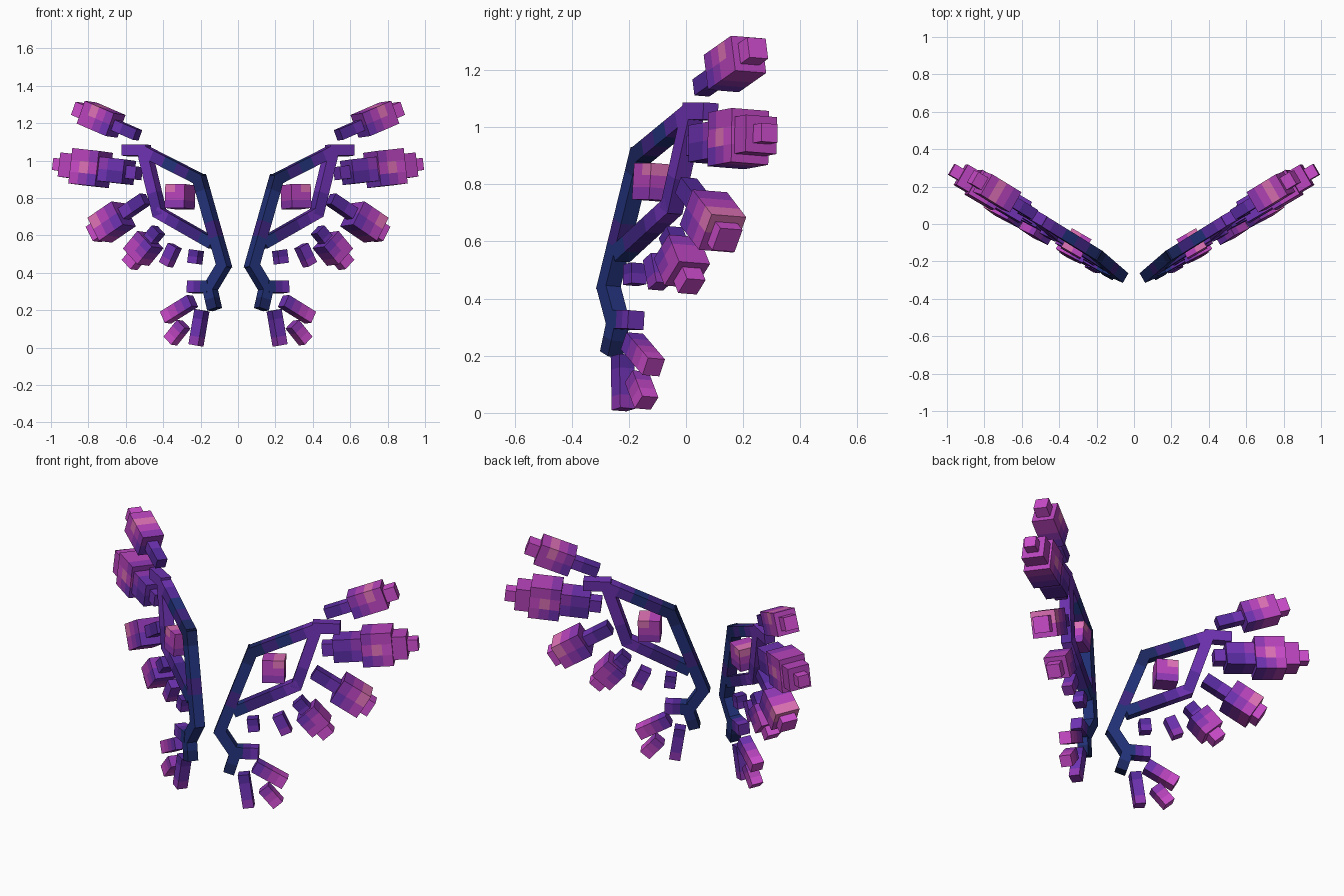
import bpy, bmesh
from math import radians, sin, cos
from mathutils import Matrix, Vector

cube = bpy.data.objects.get("Cube")
if cube:
    bpy.data.objects.remove(cube)

# Palette, from wing root to crystal tips
PALETTE = {
    "dark_navy": "1c2760", "navy": "22327a", "dark_indigo": "3e2480",
    "indigo": "562a9c", "purple": "6e32b2", "violet": "9038b4",
    "magenta": "b844bc", "bright_magenta": "cc4ccc", "pink": "de72b6",
}


def linear(h):
    c = int(h, 16) / 255
    return c / 12.92 if c < 0.04 else ((c + 0.055) / 1.055) ** 2.4


MATS, INDEX = [], {}
for name, code in PALETTE.items():
    m = bpy.data.materials.new(name)
    m.use_nodes = True
    rgba = [linear(code[i:i + 2]) for i in (0, 2, 4)] + [1]
    m.diffuse_color = rgba
    bsdf = m.node_tree.nodes["Principled BSDF"]
    bsdf.inputs["Base Color"].default_value = rgba
    bsdf.inputs["Roughness"].default_value = 0.9
    INDEX[name] = len(MATS)
    MATS.append(m)

# Each wing is a flat sheet, swept back and leaning slightly
SWEEP, LEAN = radians(30), radians(-4)
WING = (Matrix.Translation((0, -0.35, 0)) @ Matrix.Rotation(SWEEP, 4, 'Z')
        @ Matrix.Rotation(LEAN, 4, 'X'))


def on_wing(x, z):
    """Front position to a point in the wing sheet."""
    w = z / cos(LEAN)
    u = (x - sin(SWEEP) * sin(LEAN) * w) / cos(SWEEP)
    return Vector((u, 0, w))


def block(bm, a, b, width, depth, rows):
    """Box from a to b; rows of colours run along it, top row first."""
    axis = b - a
    length = axis.length
    part = bmesh.new()
    bmesh.ops.create_cube(part, size=1, matrix=Matrix.Diagonal((length, depth, width, 1)))
    cols = len(rows[0])
    cuts = [((i / cols - 0.5) * length, Vector((1, 0, 0))) for i in range(1, cols)]
    cuts += [((i / len(rows) - 0.5) * width, Vector((0, 0, 1))) for i in range(1, len(rows))]
    for offset, normal in cuts:
        bmesh.ops.bisect_plane(part, geom=part.verts[:] + part.edges[:] + part.faces[:],
                               plane_co=normal * offset, plane_no=normal)
    for f in part.faces:
        c = f.calc_center_median()
        col = min(int((c.x / length + 0.5) * cols), cols - 1)
        row = min(max(int((0.5 - c.z / width) * len(rows)), 0), len(rows) - 1)
        f.material_index = INDEX[rows[row][col]]
    d = axis.normalized()
    side = Vector((0, 1, 0))
    turn = Matrix((d, side, d.cross(side))).transposed().to_4x4()
    part.transform(WING @ Matrix.Translation((a + b) / 2) @ turn)
    tmp = bpy.data.meshes.new("tmp")
    part.to_mesh(tmp)
    part.free()
    bm.from_mesh(tmp)
    bpy.data.meshes.remove(tmp)


def finish(bm, name):
    """Make a mirrored pair from the mesh."""
    mesh = bpy.data.meshes.new(name)
    bm.to_mesh(mesh)
    bm.free()
    for m in MATS:
        mesh.materials.append(m)
    ob = bpy.data.objects.new(name, mesh)
    bpy.context.collection.objects.link(ob)
    ob.modifiers.new("other_wing", 'MIRROR').use_mirror_merge = False


def beam(name, start, end, colours, width=0.06, extend=0.0):
    a, b = on_wing(*start), on_wing(*end)
    grow = (b - a).normalized() * extend
    bm = bmesh.new()
    block(bm, a - grow, b + grow, width, width, [colours.split()])
    finish(bm, name)


def crystal(name, start, end, pieces):
    a, b = on_wing(*start), on_wing(*end)
    bm = bmesh.new()
    for t0, t1, width, depth, *rows in pieces:
        block(bm, a.lerp(b, t0), a.lerp(b, t1), width, depth, [r.split() for r in rows])
    finish(bm, name)


# Wing frame
FOOT, KNEE, ROOT = (0.125, 0.205), (0.15, 0.315), (0.075, 0.44)
ELBOW, TOP, HEEL = (0.205, 0.9), (0.5, 1.05), (0.42, 0.72)
beam("frame_foot", FOOT, KNEE, "dark_navy navy")
beam("frame_shin", KNEE, ROOT, "navy navy", extend=0.015)
beam("frame_inner_edge", ROOT, ELBOW,
     "navy navy dark_indigo navy navy dark_navy", extend=0.02)
beam("frame_top_edge", ELBOW, TOP,
     "dark_navy dark_indigo navy indigo purple", extend=0.015)
beam("frame_top_tip", (0.48, 1.055), (0.608, 1.055), "purple purple")
beam("frame_outer_edge", TOP, HEEL, "purple purple indigo", extend=0.015)
beam("frame_lower_edge", HEEL, (0.14, 0.56),
     "purple indigo dark_indigo dark_indigo navy", extend=0.01)
beam("frame_spur", (0.15, 0.325), (0.258, 0.325), "navy indigo purple", width=0.065)

# Large crystals: stem, body and tip
crystal("upper_crystal", (0.537, 1.137), (0.862, 1.277), [
    (0, 0.45, 0.06, 0.06, "indigo purple"),
    (0.36, 0.84, 0.13, 0.125, "violet magenta pink magenta",
     "purple violet magenta magenta"),
    (0.8, 1, 0.075, 0.075, "bright_magenta")])
crystal("middle_crystal", (0.53, 0.932), (0.975, 0.98), [
    (0, 0.25, 0.07, 0.07, "purple"),
    (0.12, 0.89, 0.13, 0.125, "purple violet magenta magenta",
     "indigo purple violet magenta"),
    (0.42, 0.74, 0.19, 0.15, "violet magenta magenta", "magenta pink bright_magenta",
     "purple violet magenta"),
    (0.85, 1, 0.065, 0.065, "bright_magenta")])
crystal("lower_crystal", (0.495, 0.795), (0.773, 0.605), [
    (0, 0.5, 0.065, 0.065, "indigo purple"),
    (0.42, 0.88, 0.145, 0.14, "violet magenta pink", "purple violet magenta"),
    (0.84, 1, 0.09, 0.09, "bright_magenta")])
crystal("small_crystal", (0.425, 0.63), (0.58, 0.442), [
    (0, 0.4, 0.065, 0.065, "indigo purple"),
    (0.28, 0.78, 0.125, 0.125, "violet magenta magenta", "purple violet magenta"),
    (0.72, 1, 0.075, 0.075, "bright_magenta")])

# Floating shards below the frame
beam("outer_shard", (0.338, 0.545), (0.385, 0.443), "purple purple violet")
beam("inner_shard", (0.222, 0.521), (0.232, 0.449), "indigo purple")
beam("tail_shard_inner", (0.193, 0.2), (0.225, 0.012), "indigo purple purple violet")
beam("tail_shard_outer", (0.243, 0.25), (0.388, 0.16),
     "purple violet magenta bright_magenta", width=0.068)
beam("tail_shard_middle", (0.29, 0.125), (0.362, 0.035), "violet magenta bright_magenta",
     width=0.065)

# Gem held inside the frame
crystal("frame_gem", (0.258, 0.807), (0.362, 0.807), [
    (0, 1, 0.128, 0.115, "magenta pink", "magenta magenta", "violet violet")])
